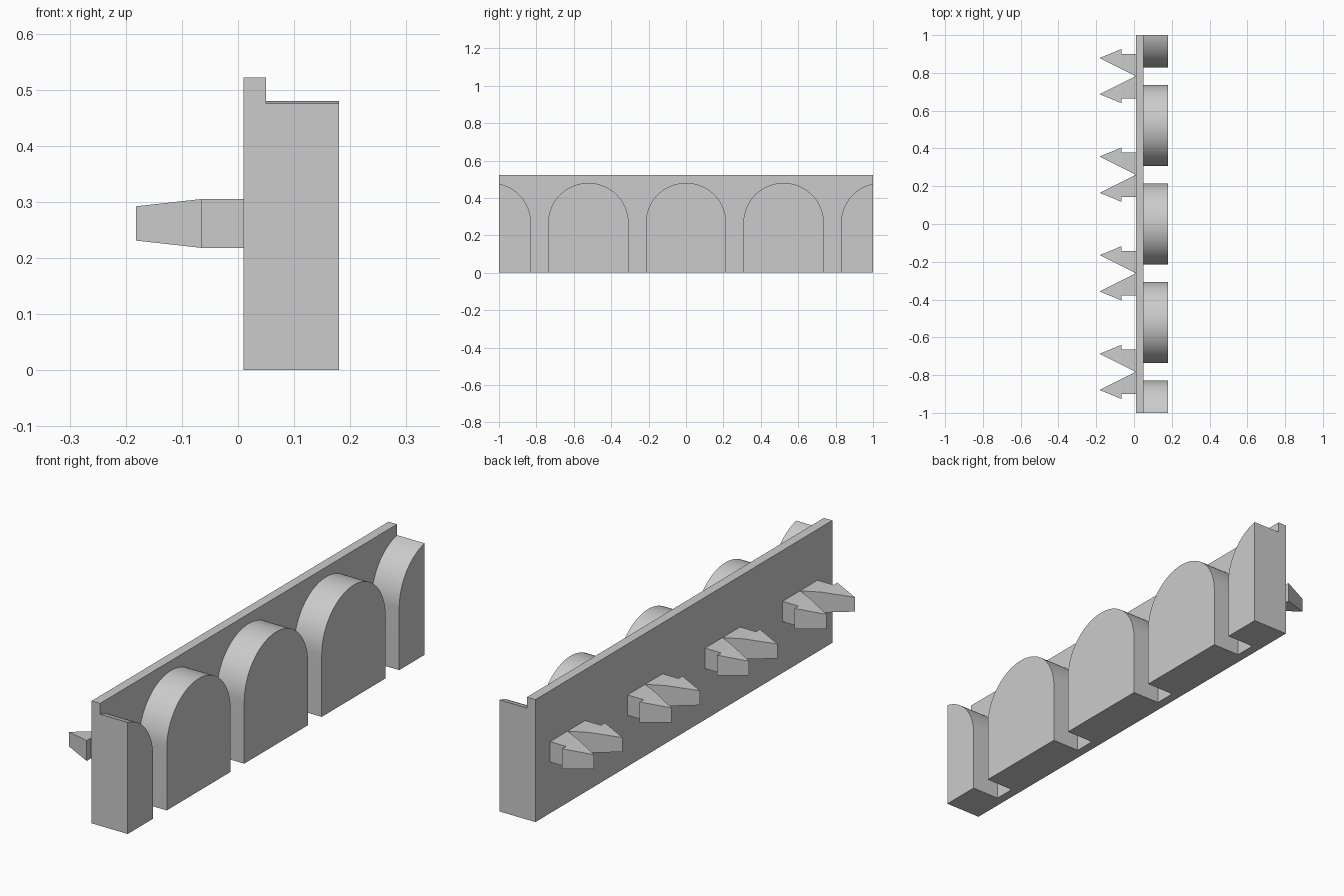
import bpy, bmesh, math

if "Cube" in bpy.data.objects:
    bpy.data.objects.remove(bpy.data.objects["Cube"])

grey = bpy.data.materials.new("plain grey")
grey.diffuse_color = (0.6, 0.6, 0.6, 1)
grey.use_nodes = True
grey.node_tree.nodes["Principled BSDF"].inputs["Base Color"].default_value = grey.diffuse_color

PITCH = 0.522          # spacing of arches and clips
RADIUS = 0.215         # half width of an arch
SPRING = 0.265         # height where the arch starts to curve


def finish(name, bm):
    bmesh.ops.recalc_face_normals(bm, faces=bm.faces)
    mesh = bpy.data.meshes.new(name)
    bm.to_mesh(mesh)
    bm.free()
    mesh.materials.append(grey)
    obj = bpy.data.objects.new(name, mesh)
    bpy.context.collection.objects.link(obj)
    return obj


def prism(name, points, offset):
    bm = bmesh.new()
    face = bm.faces.new([bm.verts.new(p) for p in points])
    out = bmesh.ops.extrude_face_region(bm, geom=[face])["geom"]
    moved = [v for v in out if isinstance(v, bmesh.types.BMVert)]
    bmesh.ops.translate(bm, verts=moved, vec=offset)
    return finish(name, bm)


# Back plate
prism("back_plate", [(0.01, -1, 0), (0.01, 1, 0), (0.01, 1, 0.522), (0.01, -1, 0.522)], (0.04, 0, 0))

# Round-topped blocks, the end ones cut off flush with the plate
for i in range(-2, 3):
    yc = i * PITCH
    lo, hi = max(yc - RADIUS, -1), min(yc + RADIUS, 1)
    a0 = math.acos((hi - yc) / RADIUS)
    a1 = math.acos(max(-1, (lo - yc) / RADIUS))
    n = 48
    angles = [a0 + (a1 - a0) * k / n for k in range(n + 1)]
    arc = [(0.05, yc + RADIUS * math.cos(a), SPRING + RADIUS * math.sin(a)) for a in angles]
    block = prism("arched_block", [(0.05, lo, 0), (0.05, hi, 0)] + arc, (0.13, 0, 0))
    bpy.context.view_layer.objects.active = block
    block.select_set(True)
    bpy.ops.object.shade_smooth_by_angle(angle=math.radians(30))
    block.select_set(False)

# Paired barbed clips on the rear, each tapering to an upright edge
PRONG = [(0.01, 0.0), (0.01, 0.118), (-0.065, 0.118), (-0.065, 0.144), (-0.182, 0.096), (-0.065, 0.0375)]
for i in range(4):
    yc = (i - 1.5) * PITCH
    for side in (-1, 1):
        clip = prism("clip_prong", [(x, yc + side * y, 0.218) for x, y in PRONG], (0, 0, 0.087))
        for v in clip.data.vertices:
            if v.co.x < -0.15:
                v.co.z = 0.231 if v.co.z < 0.26 else 0.292
        # split top and bottom along the shoulder so every face is flat
        bm = bmesh.new()
        bm.from_mesh(clip.data)
        bmesh.ops.bisect_plane(bm, geom=bm.verts[:] + bm.edges[:] + bm.faces[:],
                               plane_co=(-0.065, 0, 0), plane_no=(1, 0, 0))
        for f in [f for f in bm.faces if abs(f.normal.z) > 0.5 and len(f.verts) > 4]:
            near = [v for v in f.verts if abs(v.co.x + 0.065) < 1e-4]
            near.sort(key=lambda v: abs(v.co.y - yc))
            bmesh.ops.connect_vert_pair(bm, verts=[near[0], near[1]])
            bmesh.ops.connect_vert_pair(bm, verts=[near[0], near[-1]])
        bm.to_mesh(clip.data)
        bm.free()
